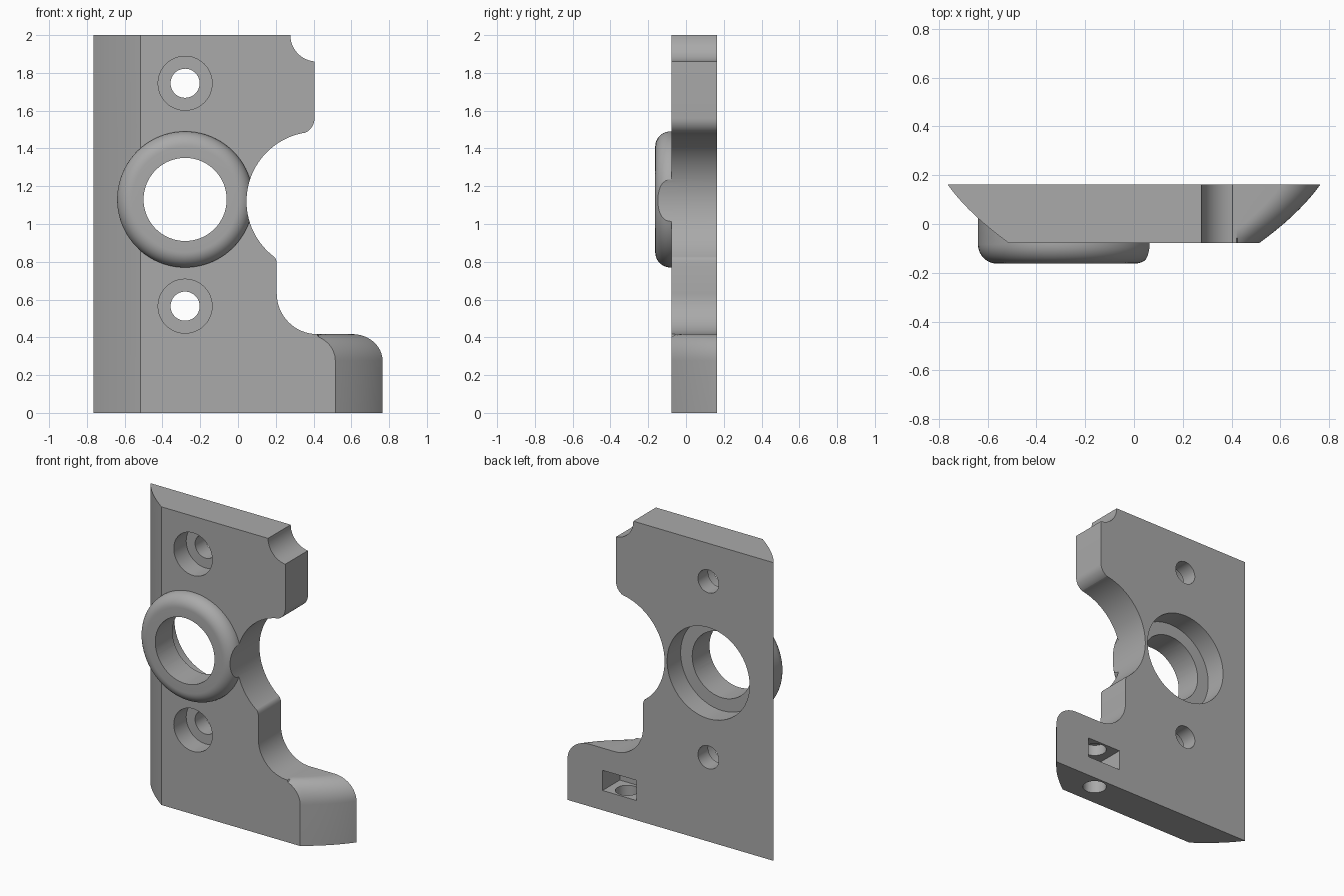
import bpy, bmesh, math
from mathutils import Matrix, Vector

if "Cube" in bpy.data.objects:
    bpy.data.objects.remove(bpy.data.objects["Cube"])

BACK, FRONT = 0.163, -0.077

grey = bpy.data.materials.new("plain grey")
grey.diffuse_color = (0.4, 0.4, 0.4, 1)
grey.use_nodes = True
grey.node_tree.nodes["Principled BSDF"].inputs["Base Color"].default_value = grey.diffuse_color


def finish(name, bm):
    bmesh.ops.recalc_face_normals(bm, faces=bm.faces)
    me = bpy.data.meshes.new(name)
    bm.to_mesh(me)
    bm.free()
    ob = bpy.data.objects.new(name, me)
    bpy.context.collection.objects.link(ob)
    me.materials.append(grey)
    return ob


def cylinder(name, start, end, radius, segments=64):
    a, b = Vector(start), Vector(end)
    turn = (b - a).to_track_quat('Z', 'Y').to_matrix().to_4x4()
    bm = bmesh.new()
    bmesh.ops.create_cone(bm, cap_ends=True, segments=segments, radius1=radius, radius2=radius,
                          depth=(b - a).length, matrix=Matrix.Translation((a + b) / 2) @ turn)
    return finish(name, bm)


def hole(name, x, z, radius, y0, y1, segments=64):
    return cylinder(name, (x, y0, z), (x, y1, z), radius, segments)


def combine(ob, other, operation):
    mod = ob.modifiers.new(operation, 'BOOLEAN')
    mod.operation, mod.object, mod.solver = operation, other, 'EXACT'
    bpy.context.view_layer.objects.active = ob
    bpy.ops.object.modifier_apply(modifier=mod.name)
    bpy.data.objects.remove(other)


def arc(cx, cz, rx, rz, a0, a1, n):
    return [(cx + rx * math.cos(math.radians(a0 + (a1 - a0) * i / n)),
             cz + rz * math.sin(math.radians(a0 + (a1 - a0) * i / n))) for i in range(n + 1)]


def outline(y):
    # the two sides curve outward towards the back
    t = (y - FRONT) / (BACK - FRONT)
    side = 0.515 + 0.25 * t + 0.08 * t * (1 - t)
    pts = [(-side, 0), (side, 0)]
    # rounded corner of the foot, stopped at the neck
    cx = side - 0.16
    stop = math.degrees(math.acos(max(0, (0.425 - cx) / 0.16)))
    pts += arc(cx, 0.277, 0.16, 0.14, 0, stop, 12)
    # concave neck, soft corner, upper arm and notched top corner
    pts += arc(0.42, 0.632, 0.215, 0.215, 270, 180, 16)
    pts += [(0.205, 0.795), (0.202, 0.81), (0.194, 0.825)]
    pts += arc(0.32, 1.56, 0.085, 0.085, -80, 0, 10)
    pts += arc(0.417, 2.0, 0.14, 0.14, 265, 180, 12)
    return pts + [(-side, 2.0)]


# plate lofted from front to back
bm = bmesh.new()
LAYERS = 12
loops = []
for i in range(LAYERS + 1):
    y = FRONT + (BACK - FRONT) * i / LAYERS
    loops.append([bm.verts.new((x, y, z)) for x, z in outline(y)])
for a, b in zip(loops, loops[1:]):
    for j in range(len(a)):
        k = (j + 1) % len(a)
        bm.faces.new((a[j], a[k], b[k], b[j]))
bm.faces.new(loops[0])
bm.faces.new(loops[-1])
plate = finish("bracket_plate", bm)

# round boss with a rolled front edge
RX, RZ, R, ROLL = -0.28, 1.13, 0.36, 0.08
profile = [(0, BACK - 0.06), (R, BACK - 0.06)]
profile += [(x, -z) for x, z in arc(R - ROLL, 0.163 - ROLL, ROLL, ROLL, 0, 90, 10)] + [(0, -0.163)]
bm = bmesh.new()
verts = [bm.verts.new((RX + r, y, RZ)) for r, y in profile]
edges = [bm.edges.new(p) for p in zip(verts, verts[1:])]
bmesh.ops.spin(bm, geom=verts + edges, cent=(RX, 0, RZ), axis=(0, 1, 0),
               angle=math.tau, steps=80, use_duplicate=False)
bmesh.ops.remove_doubles(bm, verts=bm.verts, dist=0.0002)
combine(plate, finish("boss", bm), 'UNION')

# large side scoop, bore and rear recess
combine(plate, hole("scoop", 0.413, 1.12, 0.368, -0.4, 0.4, 96), 'DIFFERENCE')
combine(plate, hole("bore", RX, RZ, 0.22, -0.4, 0.4), 'DIFFERENCE')
combine(plate, hole("recess", RX, RZ, 0.306, 0.02, 0.4), 'DIFFERENCE')

# counterbored screw holes
for z in (0.565, 1.745):
    combine(plate, hole("screw_hole", RX, z, 0.077, -0.4, 0.4, 48), 'DIFFERENCE')
    combine(plate, hole("counterbore", RX, z, 0.143, -0.4, 0.055, 48), 'DIFFERENCE')

# nut pocket in the back of the foot, with a blind hole from below
bm = bmesh.new()
bmesh.ops.create_cube(bm, size=1, matrix=Matrix.Translation((0.38, 0.12, 0.2))
                      @ Matrix.Diagonal((0.25, 0.28, 0.135, 1)))
combine(plate, finish("nut_pocket", bm), 'DIFFERENCE')
combine(plate, cylinder("bolt_hole", (0.383, 0.075, -0.1), (0.383, 0.075, 0.34), 0.073, 40), 'DIFFERENCE')

bpy.ops.object.select_all(action='DESELECT')
plate.select_set(True)
bpy.context.view_layer.objects.active = plate
bpy.ops.object.shade_smooth_by_angle(angle=math.radians(30))
